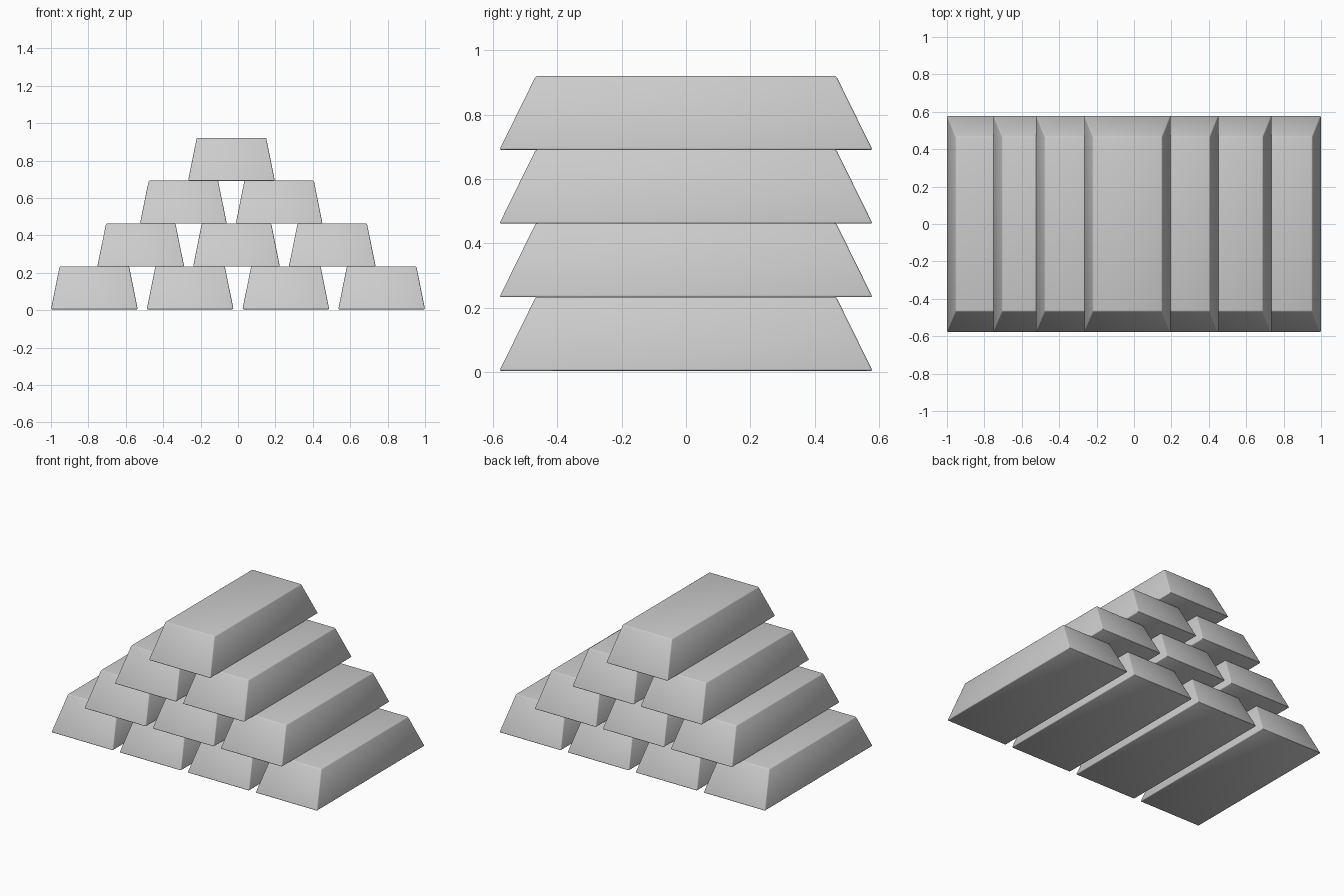
import bpy
import bmesh

cube = bpy.data.objects.get("Cube")
if cube:
    bpy.data.objects.remove(cube, do_unlink=True)

# Single plain metal colour
metal = bpy.data.materials.new("light_grey_metal")
metal.use_nodes = True
colour = (0.6, 0.6, 0.6, 1)
metal.diffuse_color = colour
metal.node_tree.nodes["Principled BSDF"].inputs["Base Color"].default_value = colour

WIDTH, LENGTH, HEIGHT = 0.464, 1.16, 0.23
TOP_X, TOP_Y = 0.80, 0.805
SPACING = 0.512


def ingot_mesh():
    """Tapered block with narrow rounded edges, resting on z = 0."""
    bm = bmesh.new()
    bmesh.ops.create_cube(bm, size=1)
    for v in bm.verts:
        top = v.co.z > 0
        v.co.x *= WIDTH * (TOP_X if top else 1)
        v.co.y *= LENGTH * (TOP_Y if top else 1)
        v.co.z = HEIGHT if top else 0
    bmesh.ops.bevel(bm, geom=bm.edges[:], offset=0.006, segments=2,
                    profile=0.5, affect='EDGES')
    for f in bm.faces:
        f.smooth = True
    mesh = bpy.data.meshes.new("ingot")
    bm.to_mesh(mesh)
    bm.free()
    mesh.materials.append(metal)
    return mesh


# Stack the ingots in rows of four, three, two and one
ingot = ingot_mesh()
row_centres = (0, -0.008, -0.036, -0.035)
for row, centre in enumerate(row_centres):
    count = 4 - row
    for i in range(count):
        bar = bpy.data.objects.new(f"ingot_row{row + 1}_{i + 1}", ingot)
        bar.location = (centre + (i - (count - 1) / 2) * SPACING, 0,
                        0.004 + row * 0.229)
        bpy.context.collection.objects.link(bar)
